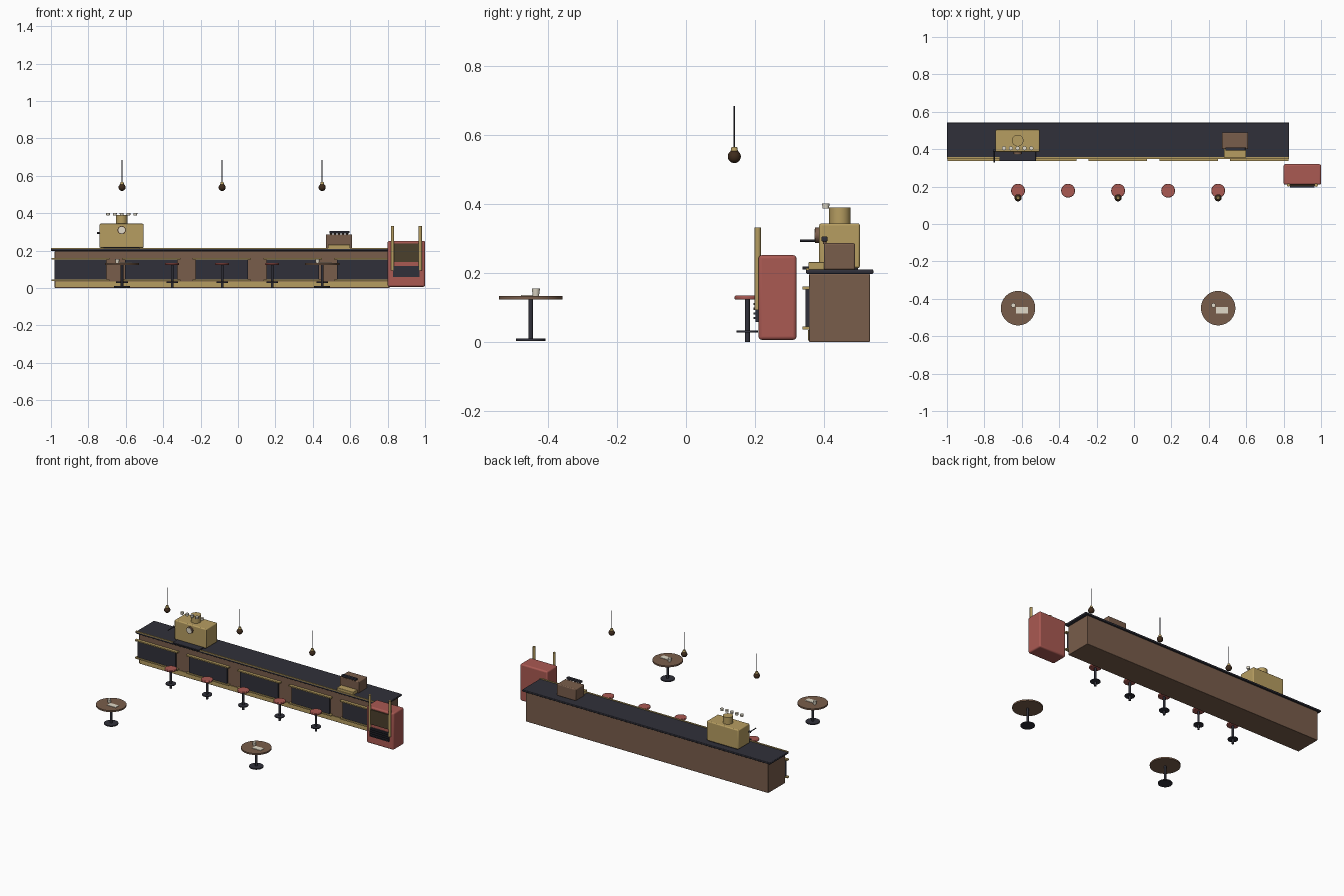
import bpy
from math import radians

if "Cube" in bpy.data.objects:
    bpy.data.objects.remove(bpy.data.objects["Cube"])


def mat(name, *rgb):
    m = bpy.data.materials.new(name)
    m.diffuse_color = (*rgb, 1)
    m.use_nodes = True
    m.node_tree.nodes["Principled BSDF"].inputs["Base Color"].default_value = m.diffuse_color
    return m


WOOD = mat("walnut", 0.19, 0.11, 0.07)
DARK = mat("dark", 0.03, 0.03, 0.042)
BRASS = mat("brass", 0.47, 0.34, 0.12)
RED = mat("red", 0.40, 0.10, 0.085)
OLIVE = mat("smoked_glass", 0.07, 0.05, 0.025)
BULB = mat("amber_bulb", 0.05, 0.025, 0.012)
CREAM = mat("cream", 0.75, 0.70, 0.58)


def box(name, x, y, z, m, bevel=0.0):
    """Box from (min, max) pairs."""
    bpy.ops.mesh.primitive_cube_add(size=1, location=[(a + b) / 2 for a, b in (x, y, z)])
    o = bpy.context.object
    o.name = name
    o.scale = [b - a for a, b in (x, y, z)]
    bpy.ops.object.transform_apply(location=False, rotation=False, scale=True)
    o.data.materials.append(m)
    if bevel:
        mod = o.modifiers.new("bevel", "BEVEL")
        mod.width, mod.segments = bevel, 3
        bpy.ops.object.shade_smooth_by_angle(angle=radians(30))
    return o


def cyl(name, x, y, z, r, m, r2=None, axis="Z", sides=32):
    """Cylinder or cone; the pair along the chosen axis gives its extent."""
    c = {"X": x, "Y": y, "Z": z}
    a, b = c[axis]
    c[axis] = (a + b) / 2
    rot = {"X": (0, radians(90), 0), "Y": (radians(-90), 0, 0), "Z": (0, 0, 0)}[axis]
    bpy.ops.mesh.primitive_cone_add(vertices=sides, radius1=r, radius2=r if r2 is None else r2,
                                    depth=b - a, location=(c["X"], c["Y"], c["Z"]), rotation=rot)
    o = bpy.context.object
    o.name = name
    o.data.materials.append(m)
    bpy.ops.object.shade_smooth_by_angle(angle=radians(40))
    return o


# Counter
box("counter_body", (-0.98, 0.81), (0.357, 0.533), (0, 0.198), WOOD, 0.003)
box("counter_top", (-1.0, 0.83), (0.348, 0.543), (0.198, 0.211), DARK, 0.004)
box("counter_edge_trim", (-1.0, 0.83), (0.348, 0.357), (0.209, 0.215), BRASS)
box("kick_plate", (-0.975, 0.805), (0.353, 0.359), (0.005, 0.036), BRASS)
for i in range(5):
    c = -0.842 + 0.378 * i
    box("front_panel", (c - 0.14, c + 0.14), (0.346, 0.358), (0.045, 0.152), DARK)
    for z in (0.041, 0.157):
        box("panel_trim", (c - 0.156, c + 0.156), (0.338, 0.358), (z - 0.004, z + 0.004), BRASS)

# Coffee machine
box("machine_body", (-0.74, -0.505), (0.386, 0.504), (0.215, 0.344), BRASS, 0.006)
box("machine_base", (-0.73, -0.515), (0.392, 0.498), (0.21, 0.22), DARK)
box("drip_tray", (-0.72, -0.525), (0.337, 0.40), (0.211, 0.219), DARK, 0.002)
cyl("boiler_dome", -0.622, 0.446, (0.34, 0.39), 0.031, BRASS)
cyl("gauge_rim", -0.622, (0.374, 0.39), 0.31, 0.022, WOOD, axis="Y")
cyl("gauge_face", -0.622, (0.372, 0.375), 0.31, 0.018, CREAM, axis="Y")
cyl("steam_arm", -0.747, (0.33, 0.397), 0.294, 0.003, DARK, axis="Y", sides=12)
cyl("steam_arm_joint", (-0.753, -0.735), 0.393, 0.294, 0.006, DARK, axis="X", sides=12)
for i in range(5):
    cyl("stacked_cup", -0.695 + 0.0365 * i, 0.405, (0.387, 0.402), 0.009, CREAM, 0.011, sides=20)

# Cash register
box("register_body", (0.47, 0.61), (0.40, 0.49), (0.21, 0.287), WOOD, 0.005)
box("register_keyboard", (0.48, 0.60), (0.355, 0.402), (0.21, 0.232), BRASS, 0.003)
box("register_display", (0.488, 0.595), (0.392, 0.41), (0.292, 0.306), DARK, 0.003)
for i in range(5):
    cyl("register_key", 0.498 + 0.021 * i, 0.402, (0.284, 0.294), 0.005, WOOD, sides=12)

# Stools
XS = [-0.62 + 0.2675 * i for i in range(5)]
for x in XS:
    cyl("stool_post", x, 0.178, (0, 0.125), 0.007, DARK, sides=20)
    cyl("stool_footrest", x, 0.178, (0.028, 0.034), 0.031, DARK)
    o = cyl("stool_seat", x, 0.178, (0.123, 0.135), 0.037, RED)
    b = o.modifiers.new("bevel", "BEVEL")
    b.width, b.segments = 0.003, 2

# Tables with a cup and a menu card
for x in (XS[0], XS[4]):
    cyl("table_base", x, -0.45, (0.003, 0.010), 0.043, DARK)
    cyl("table_post", x, -0.45, (0.005, 0.128), 0.007, DARK, sides=20)
    cyl("table_top", x, -0.45, (0.124, 0.134), 0.092, WOOD, sides=48)
    cyl("table_cup", x - 0.025, -0.435, (0.134, 0.156), 0.009, CREAM, 0.012, sides=20)
    box("menu_card", (x - 0.012, x + 0.052), (-0.478, -0.443), (0.133, 0.137), CREAM)

# Pendant lamps
for x in XS[::2]:
    cyl("pendant_cord", x, 0.14, (0.56, 0.685), 0.0025, DARK, sides=10)
    cyl("pendant_cap", x, 0.14, (0.548, 0.566), 0.012, BRASS, 0.008, sides=20)
    bpy.ops.mesh.primitive_uv_sphere_add(segments=24, ring_count=12, radius=0.019,
                                         location=(x, 0.14, 0.538))
    o = bpy.context.object
    o.name = "pendant_bulb"
    o.data.materials.append(BULB)
    bpy.ops.object.shade_smooth()

# Jukebox
box("jukebox_body", (0.80, 1.0), (0.21, 0.32), (0.007, 0.252), RED, 0.009)
box("jukebox_window", (0.83, 0.97), (0.203, 0.215), (0.14, 0.238), OLIVE)
box("jukebox_speaker", (0.83, 0.97), (0.202, 0.215), (0.058, 0.118), DARK)
for i in range(4):
    z = 0.070 + 0.0135 * i
    box("speaker_slat", (0.834, 0.966), (0.195, 0.204), (z - 0.003, z + 0.003), DARK)
for x in (0.826, 0.974):
    cyl("jukebox_pillar", x, 0.208, (0.093, 0.332), 0.009, BRASS, sides=24)
